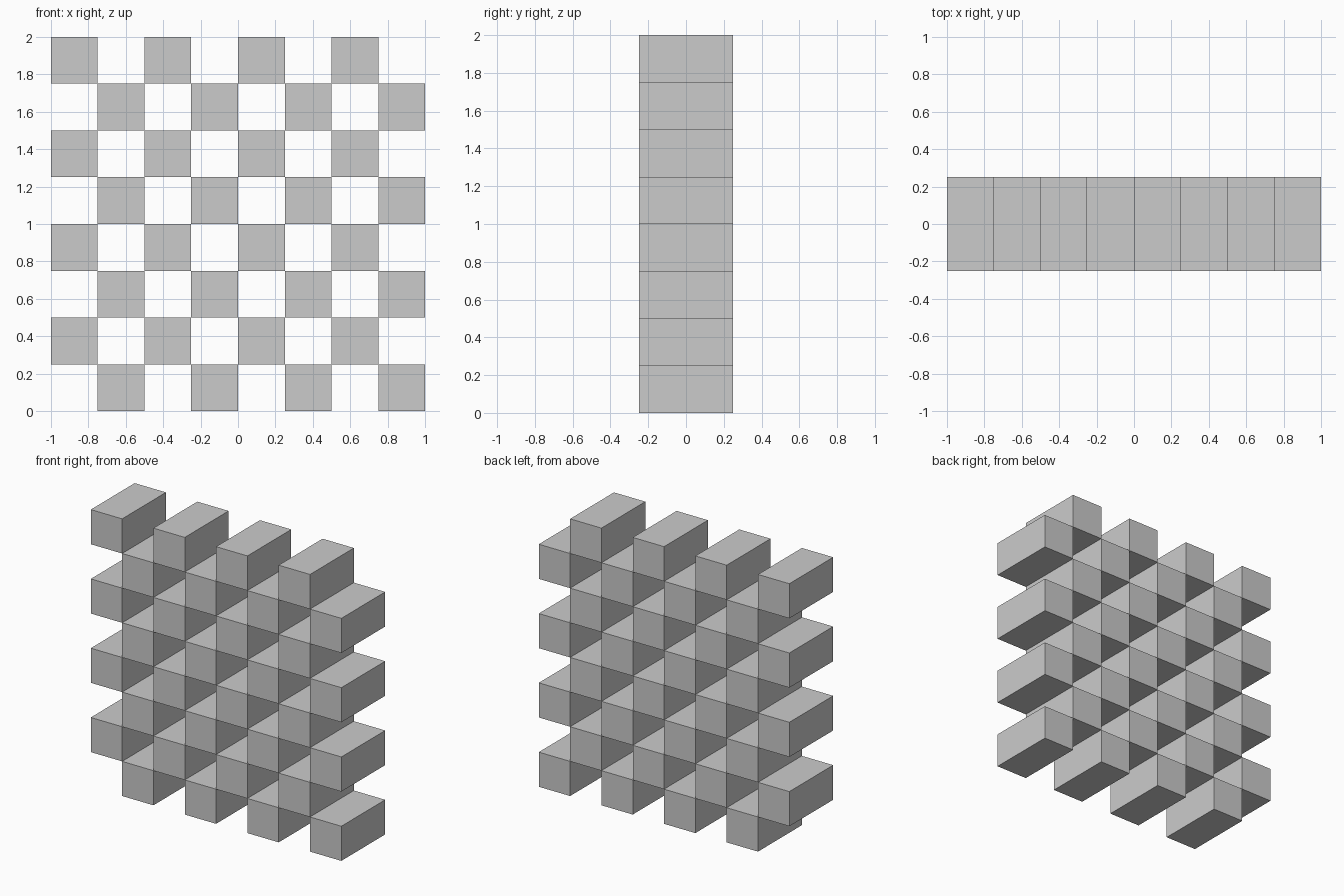
import bpy
import bmesh
from mathutils import Matrix, Vector

if "Cube" in bpy.data.objects:
    bpy.data.objects.remove(bpy.data.objects["Cube"])

N = 8          # cells per side
CELL = 0.25    # cell width and height
DEPTH = 0.5    # block length along y


def lattice_row(row):
    """One row of alternating blocks, open on every other cell."""
    bm = bmesh.new()
    for col in range((row + 1) % 2, N, 2):
        pos = Vector((-1 + (col + 0.5) * CELL, 0, (row + 0.5) * CELL))
        size = Matrix.Diagonal((CELL, DEPTH, CELL, 1))
        bmesh.ops.create_cube(bm, size=1, matrix=Matrix.Translation(pos) @ size)
    name = f"block_row_{row + 1}"
    mesh = bpy.data.meshes.new(name)
    bm.to_mesh(mesh)
    bm.free()
    bpy.context.collection.objects.link(bpy.data.objects.new(name, mesh))


# Checkerboard wall, stacked row by row
for r in range(N):
    lattice_row(r)
